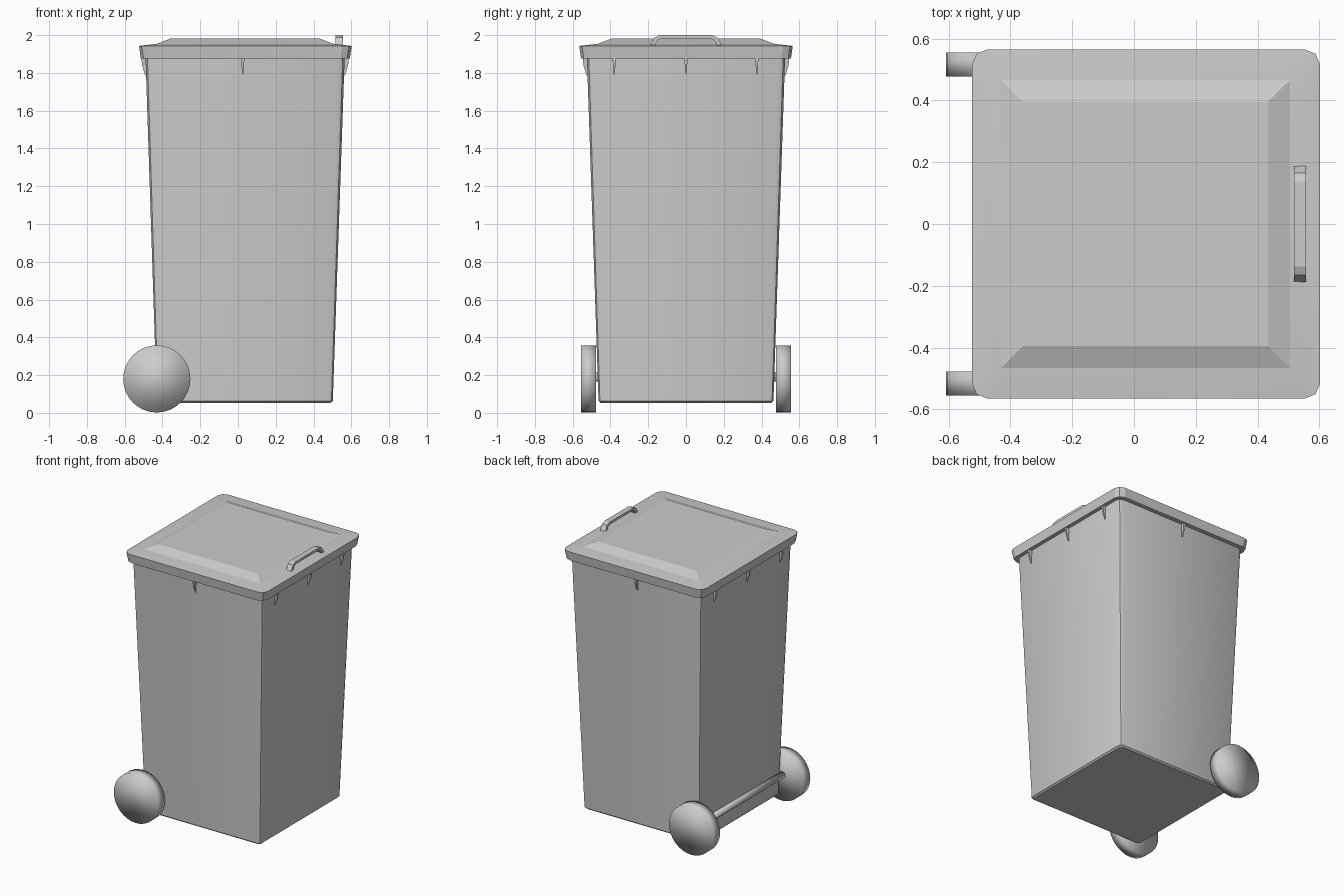
import bpy, bmesh, math

if "Cube" in bpy.data.objects:
    bpy.data.objects.remove(bpy.data.objects["Cube"])

CX = 0.037  # centre of the bin body in x


def finish(name, bm, angle=30):
    bmesh.ops.remove_doubles(bm, verts=bm.verts, dist=1e-5)
    bmesh.ops.recalc_face_normals(bm, faces=bm.faces)
    me = bpy.data.meshes.new(name)
    bm.to_mesh(me)
    bm.free()
    ob = bpy.data.objects.new(name, me)
    bpy.context.collection.objects.link(ob)
    bpy.ops.object.select_all(action='DESELECT')
    ob.select_set(True)
    bpy.context.view_layer.objects.active = ob
    if angle:
        bpy.ops.object.shade_smooth_by_angle(angle=math.radians(angle))
    return ob


def ring(x0, x1, hy, z, r, seg=2):
    """Rounded rectangle as a list of points."""
    pts = []
    corners = [(x1 - r, hy - r), (x0 + r, hy - r), (x0 + r, r - hy), (x1 - r, r - hy)]
    for i, (cx, cy) in enumerate(corners):
        for k in range(seg + 1):
            a = math.pi / 2 * (i + k / seg)
            pts.append((cx + r * math.cos(a), cy + r * math.sin(a), z))
    return pts


def loft(name, rings, angle):
    bm = bmesh.new()
    loops = [[bm.verts.new(p) for p in r] for r in rings]
    n = len(loops[0])
    for a, b in zip(loops, loops[1:]):
        for i in range(n):
            j = (i + 1) % n
            bm.faces.new((a[i], a[j], b[j], b[i]))
    bm.faces.new(loops[0][::-1])
    bm.faces.new(loops[-1])
    return finish(name, bm, angle)


def prism(name, profile, to_world, half):
    """Extrude a closed 2D profile by +-half; to_world maps (u, v, w)."""
    bm = bmesh.new()
    a, b = [[bm.verts.new(to_world(u, v, w)) for u, v in profile] for w in (-half, half)]
    n = len(profile)
    for i in range(n):
        j = (i + 1) % n
        bm.faces.new((a[i], a[j], b[j], b[i]))
    bm.faces.new(a[::-1])
    bm.faces.new(b)
    return finish(name, bm, 0)


def cylinder(name, x, y, z, radius, depth, sides):
    bpy.ops.mesh.primitive_cylinder_add(vertices=sides, radius=radius, depth=depth,
                                        location=(x, y, z), rotation=(math.pi / 2, 0, 0))
    ob = bpy.context.object
    ob.name = name
    bpy.ops.object.shade_smooth()
    return ob


# Tapered body
loft("bin_body", [
    ring(-0.42, 0.49, 0.452, 0.053, 0.02),
    ring(-0.43, 0.502, 0.463, 0.063, 0.025),
    ring(-0.49, 0.565, 0.525, 1.89, 0.035)], 30)

# Lid with rounded rim and raised panel
loft("lid", [
    ring(-0.515, 0.592, 0.556, 1.877, 0.05),
    ring(-0.524, 0.602, 0.565, 1.943, 0.05),
    ring(-0.43, 0.505, 0.466, 1.954, 0.0),
    ring(-0.36, 0.433, 0.395, 1.981, 0.0)], 12)

# Lid handle
half = [(0.19, 1.945), (0.165, 1.988), (0.137, 2.0)]
inner = [(0.128, 1.982), (0.15, 1.974), (0.166, 1.945)]
outline = (half + [(-u, v) for u, v in reversed(half)]
           + [(-u, v) for u, v in reversed(inner)] + inner)
# order: outer arch right to left, then inner arch left to right
prism("lid_handle", outline, lambda u, v, w: (0.537 + w, u, v), 0.02)


# Tapered gussets under the rim
def gusset(name, px, py, dx, dy):
    bm = bmesh.new()
    sect = [(1.885, 0.0, 0.022, 0.010), (1.84, -0.002, 0.018, 0.006), (1.785, -0.005, 0.001, 0.003)]
    loops = []
    for z, d0, d1, h in sect:
        d0 -= 0.01
        loops.append([bm.verts.new((px + dx * d - dy * w, py + dy * d + dx * w, z))
                      for d, w in ((d0, -h), (d1, -h), (d1, h), (d0, h))])
    for a, b in zip(loops, loops[1:]):
        for i in range(4):
            j = (i + 1) % 4
            bm.faces.new((a[i], a[j], b[j], b[i]))
    bm.faces.new(loops[0])
    bm.faces.new(loops[-1][::-1])
    finish(name, bm, 0)


for y in (-0.38, 0.0, 0.375):
    gusset("rim_gusset", 0.565, y, 1, 0)
    gusset("rim_gusset", -0.49, y, -1, 0)
for s in (-1, 1):
    gusset("rim_gusset", 0.025, s * 0.525, 0, s)

# Wheels and axle
for s in (-1, 1):
    cylinder("wheel", -0.43, s * 0.516, 0.18, 0.178, 0.078, 32)
cylinder("axle", -0.437, 0, 0.19, 0.025, 0.96, 12)
